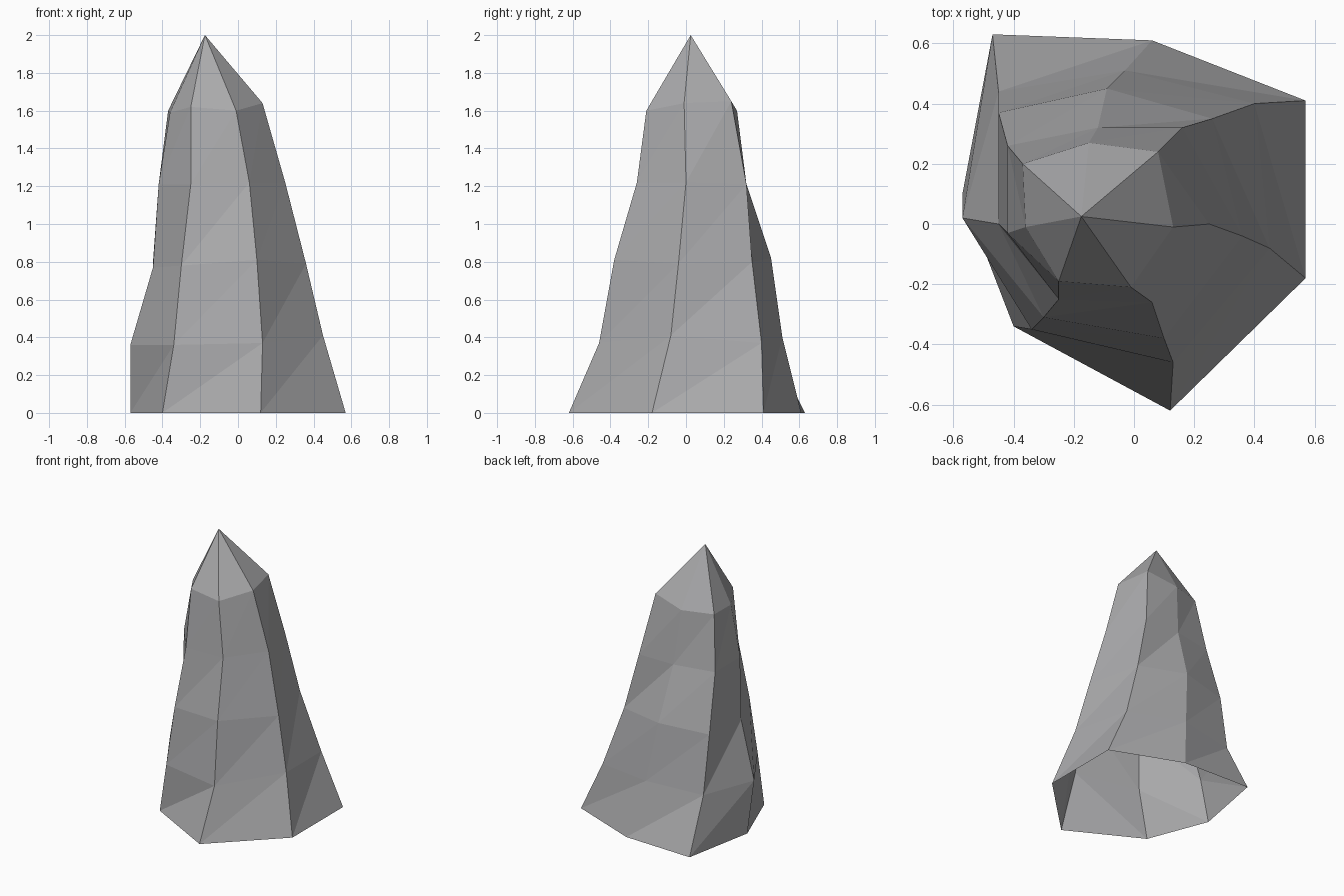
import bpy
import bmesh
from mathutils import Vector

# Remove the default cube
default_cube = bpy.data.objects.get("Cube")
if default_cube:
    bpy.data.objects.remove(default_cube, do_unlink=True)


def make_material(name, colour):
    material = bpy.data.materials.new(name)
    material.use_nodes = True
    material.diffuse_color = colour
    shader = material.node_tree.nodes["Principled BSDF"]
    shader.inputs["Base Color"].default_value = colour
    shader.inputs["Roughness"].default_value = 0.9
    return material


# Ridge lines of the spire, each climbing from ground to shoulder (hundredths of a unit)
RIDGES = {
    "front_right": [(-40, -34, 0), (-34, -35, 36), (-30, -31, 78), (-25, -25, 121), (-25, -19, 162)],
    "front": [(12, -62, 0), (13, -46, 37), (10, -38, 81), (6, -26, 122), (-1, -21, 160)],
    "front_left": [(57, -18, 0), (45, -8, 41), (36, -4, 79), (25, 0, 122), (13, -1, 164)],
    "back_left": [(57, 41, 0), (40, 40, 37), (26, 35, 80), (16, 32, 121), (8, 24, 165)],
    "back": [(6, 61, 0), (-3, 51, 40), (-9, 45, 82), (-12, 32, 121), (-15, 27, 160)],
    "back_right": [(-47, 63, 0), (-45, 44, 38), (-45, 37, 80), (-42, 26, 121), (-37, 20, 160)],
    "right": [(-57, 10, 0), (-57, 2, 36), (-45, 0, 77), (-42, -3, 121), (-36, -1, 159)],
}
PEAK = (-17.5, 2.5, 200)


def build_spire(name, ridges, peak, material):
    """Span neighbouring ridges with faceted walls and close them at the peak."""
    bm = bmesh.new()
    lines = [[bm.verts.new(Vector(point) / 100) for point in ridge] for ridge in ridges]
    tip = bm.verts.new(Vector(peak) / 100)

    for index, line in enumerate(lines):
        neighbour = lines[(index + 1) % len(lines)]
        # Wall facets, each split along its rising diagonal
        for level in range(len(line) - 1):
            bm.faces.new((line[level], neighbour[level], neighbour[level + 1]))
            bm.faces.new((line[level], neighbour[level + 1], line[level + 1]))
        # Pointed cap facet
        bm.faces.new((line[-1], neighbour[-1], tip))

    # The underside stays open
    mesh = bpy.data.meshes.new(name)
    bm.to_mesh(mesh)
    bm.free()
    mesh.materials.append(material)
    spire = bpy.data.objects.new(name, mesh)
    bpy.context.collection.objects.link(spire)
    return spire


stone = make_material("stone_grey", (0.4, 0.4, 0.41, 1.0))
build_spire("rock_spire", RIDGES.values(), PEAK, stone)
